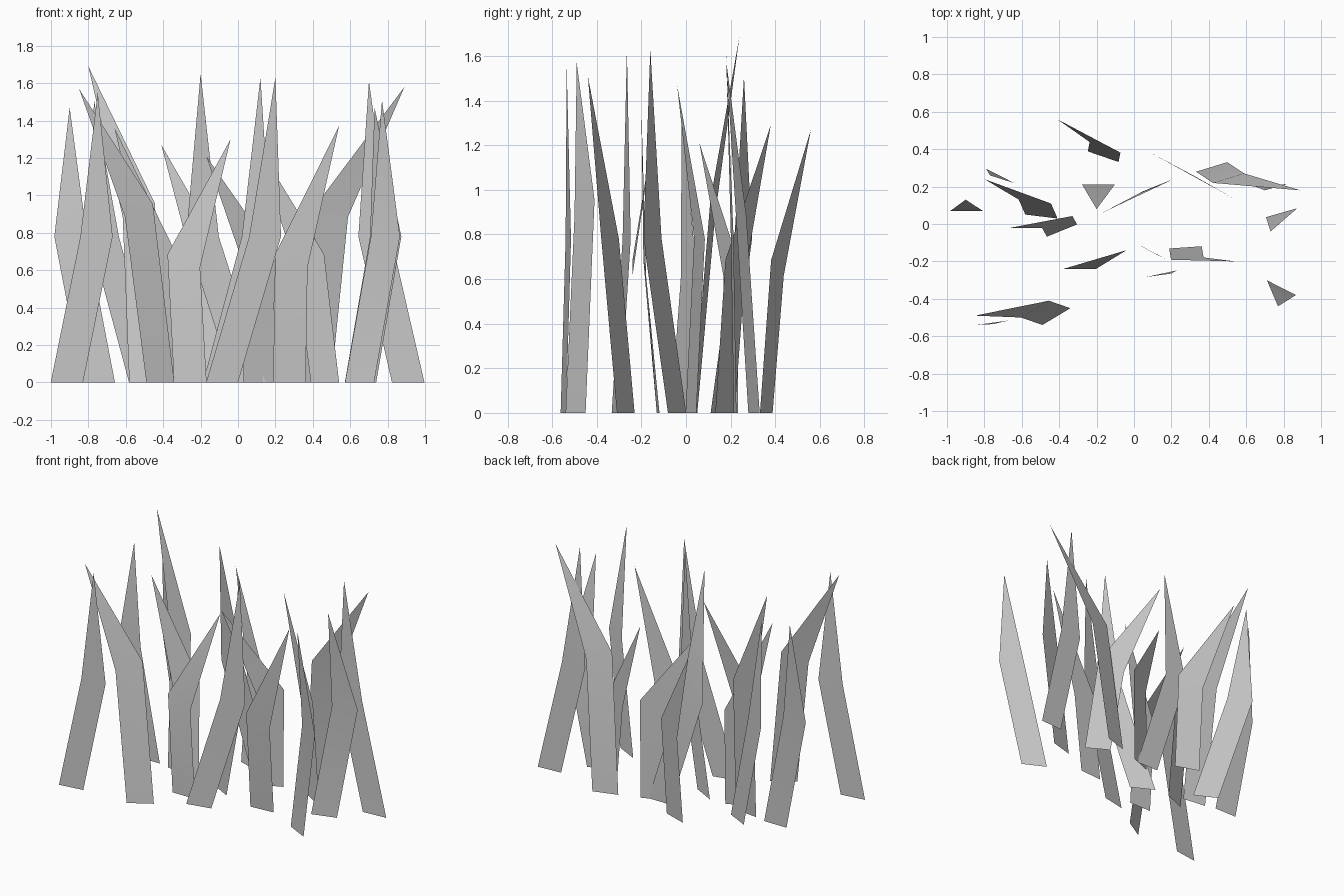
import bpy
from math import cos, sin, radians

if "Cube" in bpy.data.objects:
    bpy.data.objects.remove(bpy.data.objects["Cube"])

HALF_WIDTH = 0.087


def blade(name, base, deg, mid, tip, tilt=0.0):
    """One flat grass blade: a strip from the ground to a bend, then a point."""
    dx, dy = HALF_WIDTH * cos(radians(deg)), HALF_WIDTH * sin(radians(deg))
    verts = [
        (base[0] - dx, base[1] - dy, 0), (base[0] + dx, base[1] + dy, 0),
        (mid[0] + dx, mid[1] + dy, mid[2] + tilt),
        (mid[0] - dx, mid[1] - dy, mid[2] - tilt),
        tip,
    ]
    mesh = bpy.data.meshes.new(name)
    mesh.from_pydata(verts, [], [(0, 1, 2, 3), (3, 2, 4)])
    mesh.shade_smooth()
    obj = bpy.data.objects.new(name, mesh)
    bpy.context.collection.objects.link(obj)


# Leaning blades: base x, y, heading, sideways shift at the bend, tip
leaning = [
    (-.915, -.55, 8, .16, (-.75, -.535, 1.55)),
    (-.745, .07, 0, -.15, (-.90, .13, 1.47)),
    (.06, .21, 0, -.25, (-.20, .08, 1.65)),
    (.91, .22, 4, -.18, (.70, .18, 1.61)),
    (.655, .022, 16, .14, (.73, -.04, 1.47)),
    (-.11, -.04, -28, .235, (.12, -.16, 1.63)),
    (-.085, -.315, 12, .235, (.20, -.265, 1.63)),
    (.65, -.27, -27, .155, (.77, -.44, 1.51)),
    (-.505, .15, -27, -.235, (-.77, .26, 1.51)),
]
for i, (x, y, deg, shift, tip) in enumerate(leaning):
    a = radians(deg)
    mid = (x + shift * cos(a), y + shift * sin(a), .78)
    blade(f"leaning_blade_{i}", (x, y), deg, mid, tip)

# Bent blades: base, heading, bend position, tip
tall_bent = [
    ((-.495, .04), -7, (-.53, .12), (-.80, .24, 1.69)),
    ((-.415, -.495), 31, (-.53, -.455), (-.85, -.49, 1.57)),
    ((.415, .305), 17, (.505, .245), (.89, .18, 1.58)),
]
short_bent = [
    ((-.165, .36), -19, (-.155, .41), (-.41, .56, 1.27)),
    ((-.385, -.035), 22, (-.41, .01), (-.66, -.02, 1.36)),
    ((.11, .20), 22, (.115, .20), (-.17, .06, 1.21)),
    ((.465, .175), -30, (.385, .22), (.09, .38, 1.29)),
    ((.275, -.125), 4, (.285, -.185), (.54, -.20, 1.37)),
    ((-.255, -.24), 0, (-.29, -.24), (-.04, -.14, 1.30)),
]
for kind, height, rows in (("tall", .92, tall_bent), ("short", .65, short_bent)):
    for i, (base, deg, mid, tip) in enumerate(rows):
        tilt = .035 if tip[0] < mid[0] else -.035
        blade(f"{kind}_bent_blade_{i}", base, deg, (*mid, height), tip, tilt)
